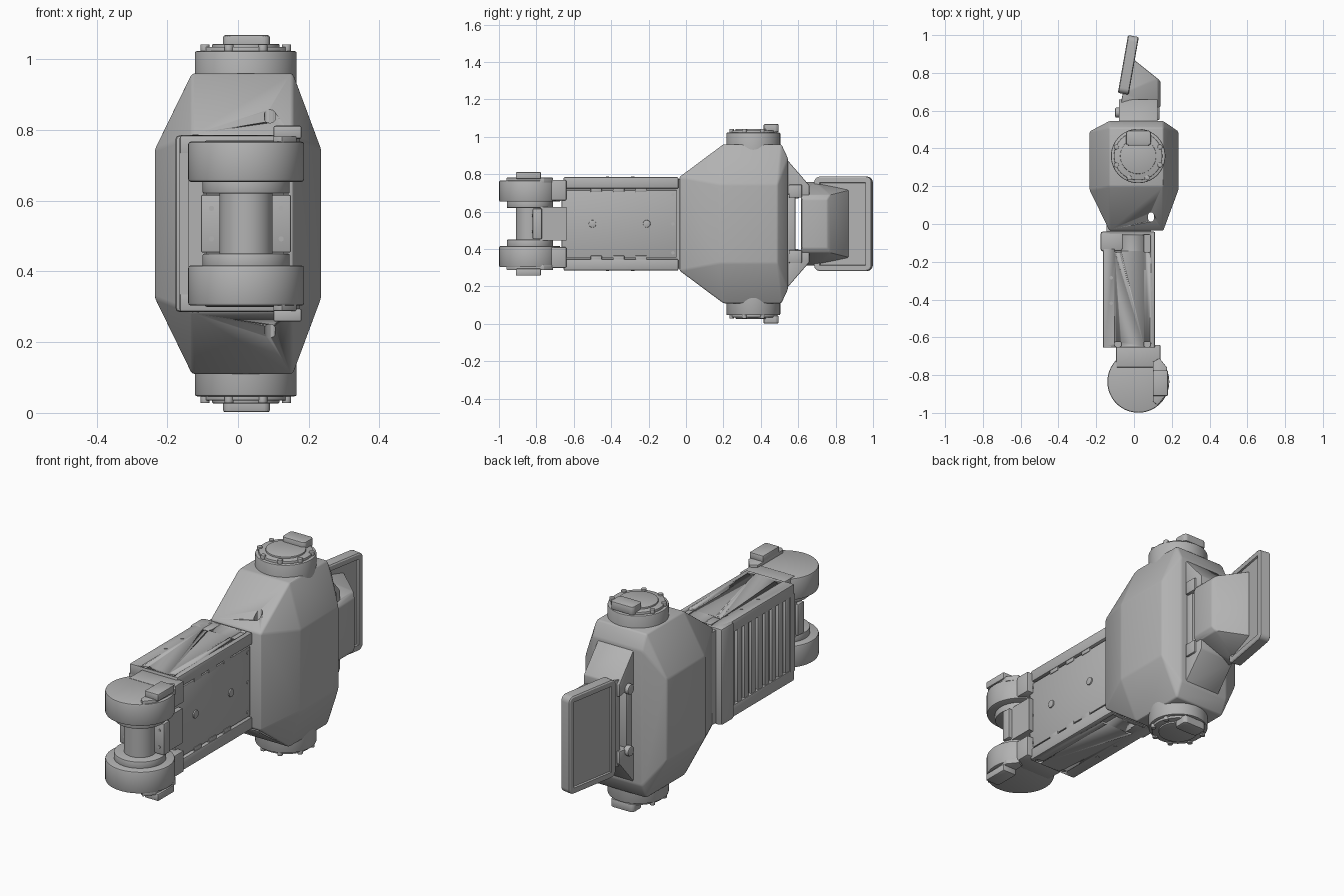
import bpy, bmesh, math
from mathutils import Vector, Matrix

cube = bpy.data.objects.get("Cube")
if cube:
    bpy.data.objects.remove(cube, do_unlink=True)

grey = bpy.data.materials.new("light_grey")
grey.use_nodes = True
grey.diffuse_color = (0.45, 0.45, 0.45, 1)
grey.node_tree.nodes["Principled BSDF"].inputs["Base Color"].default_value = (0.45, 0.45, 0.45, 1)

MID = 0.535          # height of the horizontal symmetry plane
HEAD = (0.022, 0.36)     # turret axis
ROLL = (0.023, -0.835)   # front joint axis


def finish(name, bm):
    bmesh.ops.recalc_face_normals(bm, faces=bm.faces)
    mesh = bpy.data.meshes.new(name)
    bm.to_mesh(mesh)
    bm.free()
    mesh.polygons.foreach_set("use_smooth", [True] * len(mesh.polygons))
    mesh.set_sharp_from_angle(angle=math.radians(30))
    mesh.materials.append(grey)
    obj = bpy.data.objects.new(name, mesh)
    bpy.context.scene.collection.objects.link(obj)
    return obj


def bevel(bm, edges, size, segments=2):
    bmesh.ops.bevel(bm, geom=edges, offset=size, segments=segments, profile=0.5, affect='EDGES')


def box_mesh(x, y, z, edge=0.0, corner=0.0, axis=0):
    """Box from ranges; corner rounds the edges along one axis."""
    bm = bmesh.new()
    lo, hi = Vector((x[0], y[0], z[0])), Vector((x[1], y[1], z[1]))
    mat = Matrix.Translation((lo + hi) / 2) @ Matrix.Diagonal((*(hi - lo), 1))
    bmesh.ops.create_cube(bm, size=1, matrix=mat)
    if corner:
        along = [e for e in bm.edges
                 if abs((e.verts[0].co - e.verts[1].co).normalized()[axis]) > 0.9]
        bevel(bm, along, corner, 5)
    if edge:
        bevel(bm, bm.edges[:], edge)
    return bm


def box(name, x, y, z, **kw):
    return finish(name, box_mesh(x, y, z, **kw))


def hull(name, points, edge=0.0, segments=2):
    bm = bmesh.new()
    for p in points:
        bm.verts.new(p)
    bmesh.ops.convex_hull(bm, input=bm.verts[:])
    bmesh.ops.dissolve_limit(bm, angle_limit=0.02, verts=bm.verts[:], edges=bm.edges[:])
    if edge:
        bevel(bm, bm.edges[:], edge, segments)
    return finish(name, bm)


def disc(name, centre, radius, height, axis='Z', edge=0.0, sides=64):
    bm = bmesh.new()
    bmesh.ops.create_cone(bm, cap_ends=True, segments=sides, radius1=radius, radius2=radius, depth=height)
    if edge:
        bevel(bm, [e for f in bm.faces if len(f.verts) > 4 for e in f.edges], edge)
    if axis == 'X':
        bm.transform(Matrix.Rotation(math.pi / 2, 4, 'Y'))
    bm.transform(Matrix.Translation(centre))
    return finish(name, bm)


def zr(side, a, b):
    """Height range at distances a to b above or below the middle."""
    return sorted((MID + side * a, MID + side * b))


def zdisc(name, axis, radius, side, a, b, **kw):
    return disc(name, (*axis, MID + side * (a + b) / 2), radius, abs(b - a), **kw)


def cut(target, name, bm):
    cutter = finish(name, bm)
    cutter.hide_render = True
    cutter.hide_viewport = True
    mod = target.modifiers.new(name, 'BOOLEAN')
    mod.operation = 'DIFFERENCE'
    mod.solver = 'EXACT'
    mod.object = cutter


# Faceted body: central profile plus two raised side plateaus
profile = [(-0.035, 0.25), (0.2, 0.425), (0.51, 0.425), (0.545, 0.35)]
points = [(x, y, MID + s * h) for s in (1, -1) for x in (-0.13, 0.155) for y, h in profile]
points += [(x, y, MID + s * 0.21) for s in (1, -1) for x in (-0.235, 0.235) for y in (0.18, 0.49)]
body = hull("body", points, 0.008)
cut(body, "body_slot_cutter", box_mesh((0.075, 0.105), (0.012, 0.062), (0, 1.1), corner=0.014, axis=2))

# Forearm
core = box("forearm_core", (-0.145, 0.09), (-0.65, 0.0), zr(1, -0.24, 0.24))
box("forearm_side_panel", (0.08, 0.105), (-0.665, -0.05), zr(1, -0.18, 0.18), edge=0.003)
box("forearm_rear_cover", (-0.177, -0.05), (-0.145, -0.04), zr(1, -0.25, 0.25), edge=0.012)
box("forearm_vent_front", (-0.165, -0.14), (-0.655, -0.62), zr(1, -0.2, 0.2))
for i in range(9):
    y = -0.605 + i * 0.056
    box("vent_bar", (-0.16, -0.14), (y - 0.018, y + 0.018), zr(1, -0.2, 0.2), edge=0.004)
for y in (-0.5, -0.21):
    disc("panel_screw", (0.106, y, MID), 0.02, 0.012, 'X', 0.003, 24)
for y in (-0.645, -0.07):
    for h in (-0.155, 0, 0.155):
        disc("panel_small_screw", (0.105, y, MID + h), 0.009, 0.006, 'X', sides=16)

for s in (1, -1):
    # Shell halves of the forearm with slots
    shell = box("forearm_shell", (-0.165, 0.112), (-0.655, -0.04), zr(s, 0.188, 0.25), edge=0.008)
    slots = bmesh.new()
    for x in (-0.085, 0.07):
        for ya, yb in ((-0.15, -0.055), (-0.65, -0.622)):
            part = box_mesh((x - 0.018, x + 0.018), (ya, yb), zr(s, 0.235, 0.3), corner=0.008, axis=2)
            temp = bpy.data.meshes.new("temp")
            part.to_mesh(temp)
            part.free()
            slots.from_mesh(temp)
            bpy.data.meshes.remove(temp)
    cut(shell, "shell_slot_cutter", slots)
    for y in (-0.285, -0.42):
        disc("shell_screw", (-0.12, y, MID + s * 0.25), 0.009, 0.005, sides=16)
    for y in (-0.48, -0.36, -0.24):
        box("panel_clip", (0.09, 0.108), (y - 0.03, y + 0.03), zr(s, 0.17, 0.2), edge=0.003)

    # Front joint: drum, collar and locking tab
    zdisc("joint_drum", ROLL, 0.164, s, 0.118, 0.232, edge=0.008)
    zdisc("joint_collar", ROLL, 0.123, s, 0.085, 0.13, edge=0.004)
    box("joint_mount", (-0.095, 0.14), (-0.76, -0.64), zr(s, 0.125, 0.235), edge=0.006)
    tab = [(0.1, -0.94), (0.125, -0.96), (0.165, -0.91), (0.175, -0.76), (0.135, -0.71), (0.1, -0.73)]
    hull("joint_tab_base", [(x, y, MID + s * h) for x, y in tab for h in (0.22, 0.247)], 0.003)
    box("joint_tab", (0.1, 0.18), (-0.91, -0.775), zr(s, 0.24, 0.277), edge=0.006)

    # Turret: drum, rim, inner cap, bolts and tab
    zdisc("turret_drum", HEAD, 0.144, s, 0.3, 0.488, edge=0.006)
    zdisc("turret_rim", HEAD, 0.128, s, 0.48, 0.5, edge=0.003)
    zdisc("turret_cap", HEAD, 0.095, s, 0.49, 0.508, edge=0.003)
    box("turret_tab", (-0.042, 0.09), (0.415, 0.495), zr(s, 0.49, 0.533), edge=0.006, corner=0.018, axis=2)
    for k in range(8):
        a = math.radians(22.5 + 45 * k)
        disc("turret_bolt", (HEAD[0] + 0.125 * math.cos(a), HEAD[1] + 0.125 * math.sin(a),
                             MID + s * 0.495), 0.013, 0.024, sides=16, edge=0.002)

    # Rear bracket arm and hinge
    arm = [(0.53, 0.16, 0.355), (0.66, 0.14, 0.205)]
    hull("bracket_arm", [(x, y, MID + s * h) for y, a, b in arm
                         for x in (-0.08, 0.125) for h in (a, b)], 0.006)
    disc("hinge_knob", (-0.085, 0.59, MID + s * 0.16), 0.026, 0.03, 'X', 0.006, 24)
    box("hinge_lug", (0.1, 0.135), (0.55, 0.62), zr(s, 0.14, 0.21), edge=0.006)

# Front axle and yoke
disc("axle", (*ROLL, MID), 0.075, 0.25)
box("yoke", (-0.105, 0.15), (-0.82, -0.77), zr(1, -0.082, 0.082), edge=0.006)
box("yoke_neck", (-0.09, 0.13), (-0.78, -0.64), zr(1, -0.09, 0.09))
for x in (-0.075, 0.122):
    for h in (-0.043, 0.043):
        bm = box_mesh((x - 0.007, x + 0.007), (-0.824, -0.815), (MID + h - 0.007, MID + h + 0.007), corner=0.006, axis=1)
        finish("yoke_screw", bm)

# Rear bracket: mount plate and tapered shroud
box("bracket_mount", (-0.07, 0.12), (0.53, 0.585), zr(1, -0.19, 0.19), edge=0.005)
shroud = [(0.14, 0.62, 0.13), (0.14, 0.755, 0.13), (0.125, 0.615, 0.155), (0.125, 0.77, 0.155),
          (0.0, 0.87, 0.18), (-0.02, 0.87, 0.18), (-0.07, 0.635, 0.225), (-0.06, 0.69, 0.225)]
hull("bracket_shroud", [(x, y, MID + s * h) for x, y, h in shroud for s in (1, -1)], 0.006)

# Tilted display with recessed screen
bm = box_mesh((-0.025, 0.025), (-0.155, 0.155), (-0.252, 0.252), corner=0.03, axis=0)
for f in [f for f in bm.faces if abs(f.normal.x) > 0.9]:
    n = f.normal.copy()
    bmesh.ops.inset_region(bm, faces=[f], thickness=0.006, depth=0.004)
    bmesh.ops.inset_region(bm, faces=[f], thickness=0.024, depth=0)
    bmesh.ops.inset_region(bm, faces=[f], thickness=0.003, depth=-0.008)
display = finish("display", bm)
display.location = (-0.03, 0.842, MID)
display.rotation_euler.z = math.radians(-10)
